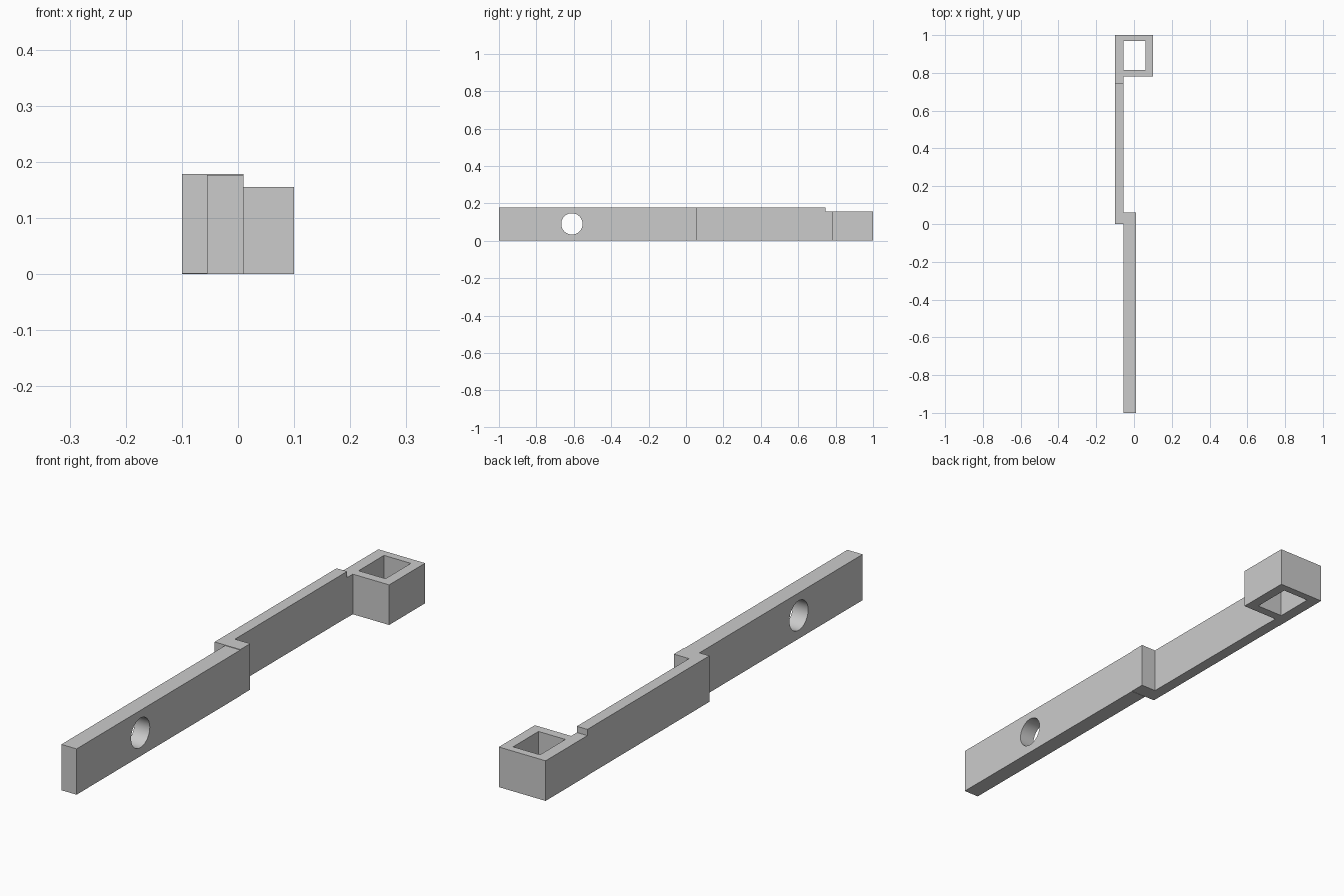
import bpy
import bmesh
import math

cube = bpy.data.objects.get("Cube")
if cube:
    bpy.data.objects.remove(cube, do_unlink=True)

grey = bpy.data.materials.new("plain_grey")
grey.use_nodes = True
colour = (0.6, 0.6, 0.6, 1)
grey.diffuse_color = colour
grey.node_tree.nodes["Principled BSDF"].inputs["Base Color"].default_value = colour


def extrude_plan(name, outline, bottom, top):
    """Extrude a plan outline (x, y) between two heights."""
    bm = bmesh.new()
    face = bm.faces.new([bm.verts.new((x, y, bottom)) for x, y in outline])
    grown = bmesh.ops.extrude_face_region(bm, geom=[face])["geom"]
    for v in grown:
        if isinstance(v, bmesh.types.BMVert):
            v.co.z = top
    bmesh.ops.recalc_face_normals(bm, faces=bm.faces)
    mesh = bpy.data.meshes.new(name)
    bm.to_mesh(mesh)
    bm.free()
    mesh.materials.append(grey)
    obj = bpy.data.objects.new(name, mesh)
    bpy.context.collection.objects.link(obj)
    return obj


def rect(x0, x1, y0, y1):
    return [(x0, y0), (x1, y0), (x1, y1), (x0, y1)]


def cut(obj, cutter):
    mod = obj.modifiers.new("cut", "BOOLEAN")
    mod.operation = "DIFFERENCE"
    mod.solver = "EXACT"
    mod.object = cutter
    bpy.context.view_layer.objects.active = obj
    bpy.ops.object.modifier_apply(modifier=mod.name)
    bpy.data.objects.remove(cutter, do_unlink=True)


# Shared edges: outer side, bar joint, front bar side, step before the socket
OUTER, JOINT, INNER, STEP = -0.1, -0.055, 0.01, 0.745

# Front bar with a round cross hole
front_bar = extrude_plan("front_bar", rect(JOINT, INNER, -1, 0), 0, 0.177)
bpy.ops.mesh.primitive_cylinder_add(
    vertices=48, radius=0.057, depth=0.3,
    location=(0, -0.61, 0.09), rotation=(0, math.pi / 2, 0))
cut(front_bar, bpy.context.object)

# Rear bar, with the overlap block that joins the front bar
extrude_plan("rear_bar", [(OUTER, 0), (INNER, 0), (INNER, 0.06), (JOINT, 0.06),
                          (JOINT, STEP), (OUTER, STEP)], 0.001, 0.179)

# Lower neck and square socket in one piece, open from top to bottom
socket = extrude_plan("socket", [(OUTER, STEP), (JOINT, STEP), (JOINT, 0.78),
                                 (0.1, 0.78), (0.1, 1), (OUTER, 1)], 0, 0.155)
cut(socket, extrude_plan("socket_cutter", rect(JOINT, 0.06, 0.815, 0.97), -0.1, 0.3))

# Smooth the round hole, keep the square edges sharp
bpy.ops.object.select_all(action="DESELECT")
front_bar.select_set(True)
bpy.context.view_layer.objects.active = front_bar
bpy.ops.object.shade_smooth_by_angle(angle=math.radians(30))
